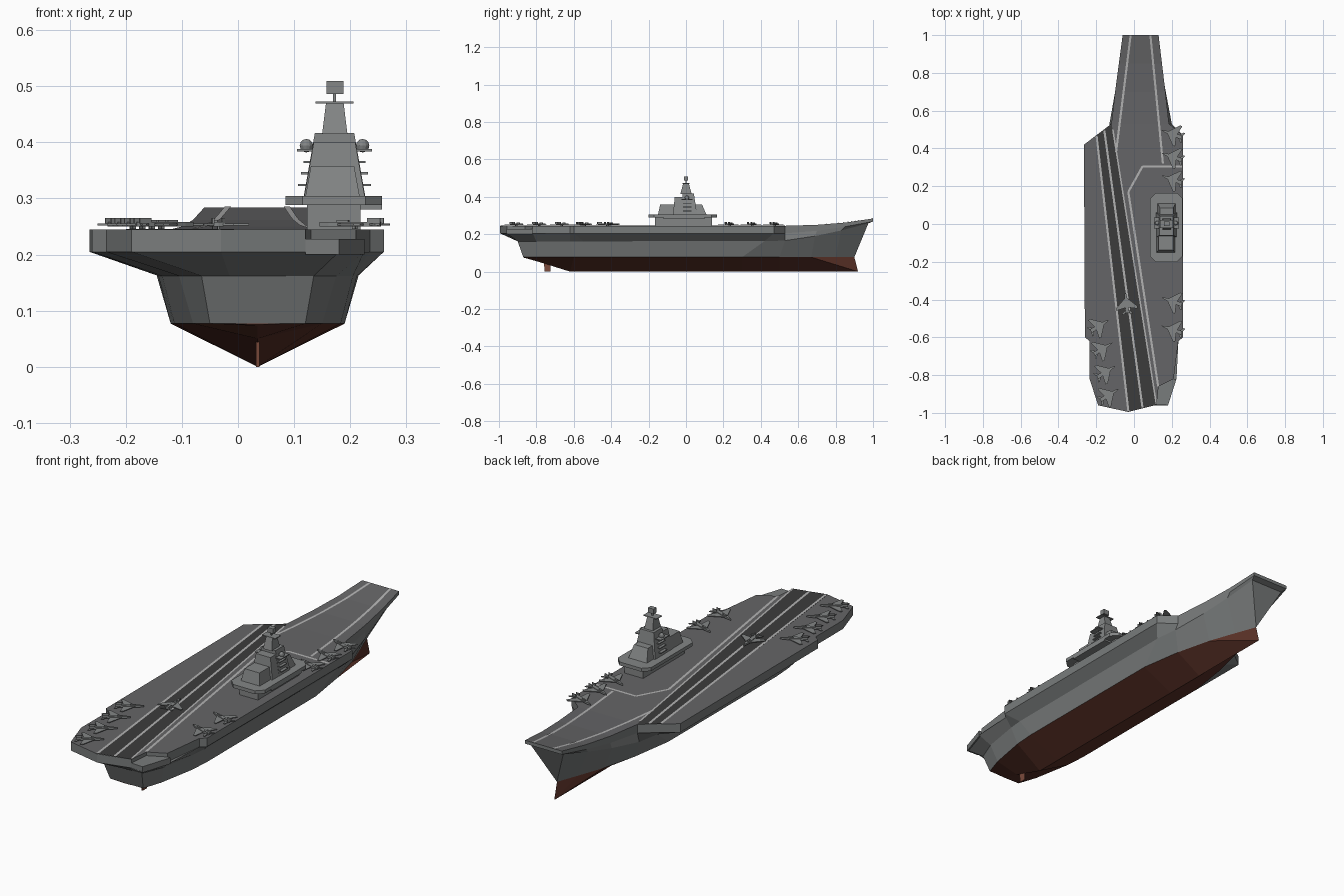
import bpy, bmesh, math
from mathutils import Matrix, Vector

if "Cube" in bpy.data.objects:
    bpy.data.objects.remove(bpy.data.objects["Cube"])

CX = 0.035   # hull centreline


def mat(name, c):
    m = bpy.data.materials.new(name)
    m.diffuse_color = (*c, 1)
    m.use_nodes = True
    m.node_tree.nodes["Principled BSDF"].inputs["Base Color"].default_value = m.diffuse_color
    return m


GREY = mat("hull_grey", (0.19, 0.2, 0.2))
DECK = mat("deck_grey", (0.13, 0.13, 0.135))
RED = mat("bottom_red", (0.1, 0.03, 0.02))
RUDDER = mat("rudder_red", (0.2, 0.07, 0.045))
DARK = mat("runway_dark", (0.045, 0.045, 0.045))
LINE = mat("line_paint", (0.45, 0.45, 0.45))
LIGHT = mat("island_grey", (0.23, 0.24, 0.24))


def finish(name, bm, mats):
    bmesh.ops.remove_doubles(bm, verts=bm.verts, dist=1e-5)
    bmesh.ops.recalc_face_normals(bm, faces=bm.faces)
    me = bpy.data.meshes.new(name)
    bm.to_mesh(me)
    bm.free()
    for m in mats:
        me.materials.append(m)
    ob = bpy.data.objects.new(name, me)
    bpy.context.collection.objects.link(ob)
    return ob


def loft(name, rings, mats, bands, top=0, bottom=None):
    """Rings are (port, starboard) point lists from stern to bow."""
    bm = bmesh.new()
    R = [([bm.verts.new(p) for p in a], [bm.verts.new(p) for p in b]) for a, b in rings]
    loops = [a[::-1] + b for a, b in R]
    n = len(loops[0])
    for k, (u, v) in enumerate(zip(loops, loops[1:])):
        for i in range(n):
            j = (i + 1) % n
            bm.faces.new((u[i], u[j], v[j], v[i])).material_index = bands[k]
    caps = [(R[0], top)] + ([(R[-1], bottom)] if bottom is not None else [])
    for (a, b), m in caps:
        for i in range(len(a) - 1):
            bm.faces.new((a[i], b[i], b[i + 1], a[i + 1])).material_index = m
    return finish(name, bm, mats)


def add_prism(bm, pts, z0, z1):
    lo = [bm.verts.new((x, y, z0)) for x, y in pts]
    hi = [bm.verts.new((x, y, z1)) for x, y in pts]
    bm.faces.new(lo)
    bm.faces.new(hi)
    for i in range(len(pts)):
        j = (i + 1) % len(pts)
        bm.faces.new((lo[i], lo[j], hi[j], hi[i]))


def prism(name, pts, z0, z1, m):
    bm = bmesh.new()
    add_prism(bm, pts, z0, z1)
    return finish(name, bm, [m])


def block(name, x, y, z, m=LIGHT, tx=0, ty0=0, ty1=0):
    """Box from ranges; the top is pulled in by tx, ty0, ty1."""
    bm = bmesh.new()
    bmesh.ops.create_cube(bm, size=1)
    for v in bm.verts:
        sx, sy, sz = (c > 0 for c in v.co)
        v.co = (x[sx] + (tx * (1 - 2 * sx) if sz else 0),
                y[sy] + ((-ty1 if sy else ty0) if sz else 0), z[sz])
    return finish(name, bm, [m])


# Deck outline, stern to bow
port = [(-.03, -.995), (-.19, -.96), (-.235, -.82), (-.235, -.62), (-.26, -.6),
        (-.265, .42), (-.12, .53), (-.1, .7), (-.08, .85), (-.06, 1)]
star = [(.12, -.957), (.18, -.96), (.225, -.82), (.235, -.62), (.26, -.6),
        (.26, .47), (.185, .53), (.166, .7), (.148, .85), (.13, 1)]
notch = star[:1] + [(.13, -.86), (.21, -.82)] + star[3:]
z_top = [.245] * 7 + [.25, .262, .284]
z_low = [.205] * 7 + [.218, .24, .268]


def lift(pts, zs):
    return [(x, y, z) for (x, y), z in zip(pts, zs)]


def sym(rows):
    return ([(CX - w, y, z) for y, w, z in rows], [(CX + w, y, z) for y, w, z in rows])


loft("flight_deck", [(lift(port, z_top), lift(notch, z_top)),
                     (lift(port, z_low), lift(notch, z_low))], [GREY, DECK], [0], 1, 0)
prism("aft_corner_platform", [star[0], star[1], star[2], notch[2], notch[1]], .2, .228, GREY)

# Hull: knuckle, waterline chine, keel
knuckle = [(-.9, .05, .162), (-.9, .1, .162), (-.8, .14, .162), (-.62, .17, .162),
           (-.55, .177, .162), (.42, .18, .163), (.53, .165, .166), (.69, .135, .19),
           (.83, .11, .22), (.975, .085, .258)]
chine = [(-.87, .045, .077), (-.87, .085, .077), (-.78, .115, .077), (-.6, .148, .077),
         (-.5, .155, .077), (.3, .155, .077), (.5, .125, .077), (.67, .083, .077),
         (.8, .037, .077), (.9, 0, .077)]
keel = [(-.87, 0, .075), (-.86, 0, .073), (-.78, 0, .05), (-.62, 0, 0), (-.5, 0, 0),
        (.3, 0, 0), (.5, 0, 0), (.92, 0, 0), (.92, 0, 0), (.92, 0, 0)]
loft("hull", [(lift(port, z_low), lift(star, z_low)), sym(knuckle), sym(chine), sym(keel)],
     [GREY, RED], [0, 0, 1])
block("rudder", (CX - .003, CX + .003), (-.755, -.725), (0, .075), RUDDER, 0, -.008, 0)


# Painted runway and lines, following the ramp of the deck
def deck_z(y):
    ys = [-2, .53, .7, .85, 1]
    zs = [.245, .245, .25, .262, .284]
    for i in range(4):
        if y <= ys[i + 1]:
            return zs[i] + (zs[i + 1] - zs[i]) * (y - ys[i]) / (ys[i + 1] - ys[i])
    return zs[-1]


def stripe(name, a, b, w=.011, h=.0018):
    a, b = Vector(a), Vector(b)
    d = (b - a).normalized()
    s = Vector((-d.y, d.x)) * w / 2
    bm = bmesh.new()
    prev = None
    for i in range(13):
        p = a.lerp(b, i / 12)
        z = deck_z(p.y) + h
        cur = [bm.verts.new((*(p + s), z)), bm.verts.new((*(p - s), z))]
        if prev:
            bm.faces.new((prev[0], prev[1], cur[1], cur[0]))
        prev = cur
    return finish(name, bm, [LINE])


prism("runway", [(-.2, .468), (-.035, -.993), (.12, -.957), (-.118, .528)], .244, .2458, DARK)
stripe("runway_line_left", (-.198, .465), (-.03, -.99))
stripe("runway_line_centre", (-.157, .495), (.045, -.972))
stripe("runway_line_right", (-.03, .17), (.128, -.86))
stripe("runway_edge_line", (-.112, .5), (.118, -.952), .008)
stripe("safety_line_diagonal", (-.03, .17), (.045, .305))
stripe("safety_line_cross", (.045, .305), (.255, .305))
stripe("bow_line_left", (-.018, .998), (-.095, .38))
stripe("bow_line_right", (.087, .998), (.153, .32))

# Island
block("island_trunk", (.123, .218), (-.165, .14), (.24, .29))
c = .03
plate = [(.085 + c, -.2), (.257 - c, -.2), (.257, -.2 + c), (.257, .165 - c),
         (.257 - c, .165), (.085 + c, .165), (.085, .165 - c), (.085, -.2 + c)]
prism("island_gallery", plate, .288, .304, LIGHT)
block("gallery_side_box", (.218, .257), (-.12, .1), (.28, .29))
block("aft_house", (.12, .217), (-.15, -.06), (.303, .358), LIGHT, .01, .012, 0)
block("mid_house", (.118, .226), (-.07, 0), (.303, .4), LIGHT, .017, .01, 0)
block("bridge_tower", (.117, .227), (-.02, .06), (.303, .417), LIGHT, .02, 0, .018)
block("forward_house", (.125, .22), (.05, .11), (.303, .36), LIGHT, .012, 0, .025)
block("mast", (.15, .195), (-.03, .03), (.415, .472), LIGHT, .007, .015, .015)
for i, z in enumerate((.324, .345, .365)):
    e = .01 * i / 2
    block(f"side_walkway_{i}", (.107 + e, .237 - e), (-.015, .03), (z - .002, z + .002))
block("radar_platform", (.105, .239), (-.025, .035), (.384, .388))
block("mast_platform", (.138, .206), (-.02, .02), (.469, .473))
block("mast_pole", (.169, .175), (-.003, .003), (.47, .49))
block("mast_antenna", (.158, .188), (-.01, .012), (.486, .509))
for side in (-1, 1):
    bm = bmesh.new()
    bmesh.ops.create_uvsphere(bm, u_segments=12, v_segments=6, radius=.012,
                              matrix=Matrix.Translation((.172 + side * .05, .005, .394)))
    finish("radar_dome", bm, [LIGHT])

# Parked aircraft sharing one mesh, nose along +y
bm = bmesh.new()
half = [(0, .064), (.005, .045), (.009, .015), (.009, -.05), (0, -.052)]
add_prism(bm, half + [(-x, y) for x, y in half[-2:0:-1]], .004, .012)
for s in (-1, 1):
    add_prism(bm, [(s * x, y) for x, y in ((.006, .028), (.058, -.022), (.056, -.034), (.006, -.022))], .006, .009)
    add_prism(bm, [(s * x, y) for x, y in ((.008, -.034), (.028, -.052), (.027, -.06), (.008, -.052))], .006, .009)
    add_prism(bm, [(s * x, y) for x, y in ((.007, -.03), (.01, -.03), (.011, -.055), (.008, -.055))], .009, .019)
    add_prism(bm, [(s * x, y) for x, y in ((.003, 0), (.006, 0), (.006, -.006), (.003, -.006))], 0, .006)
add_prism(bm, [(-.003, .03), (.003, .03), (.004, .008), (-.004, .008)], .012, .016)
first = finish("aircraft", bm, [LIGHT])
spots = [(-.04, -.42, 6)]
spots += [(-.185 + .017 * i, -.54 - .122 * i, -58) for i in range(4)]
spots += [(.205, y, 70) for y in (-.41, -.56, .475, .355, .235)]
for i, (x, y, a) in enumerate(spots):
    ob = first if i == 0 else first.copy()
    if i:
        bpy.context.collection.objects.link(ob)
    ob.location = (x, y, .246)
    ob.rotation_euler.z = math.radians(a)
